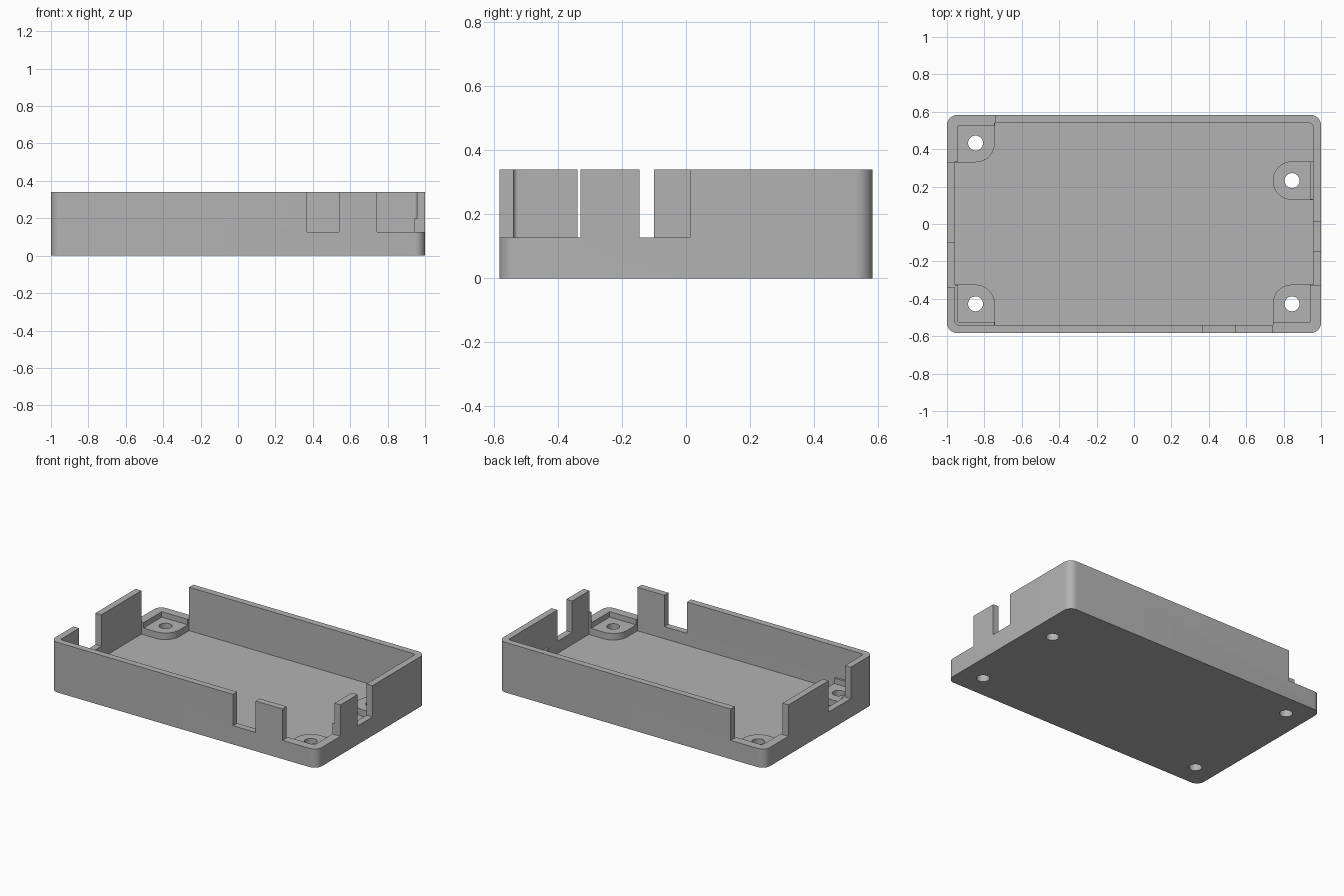
import bpy
import bmesh
from math import cos, sin, pi, radians
from mathutils import Vector
from mathutils.geometry import convex_hull_2d

cube = bpy.data.objects.get("Cube")
if cube:
    bpy.data.objects.remove(cube, do_unlink=True)

HX, HY, TOP = 1.0, 0.583, 0.34      # outer half sizes and height
WALL, FLOOR = 0.044, 0.045
CUT_Z, BOSS_Z = 0.127, 0.09         # notch bottom, boss top
BOSS_R, HOLE_R = 0.103, 0.04

grey = bpy.data.materials.new("plain grey plastic")
grey.use_nodes = True
colour = (0.45, 0.45, 0.45, 1)
grey.diffuse_color = colour
grey.node_tree.nodes["Principled BSDF"].inputs["Base Color"].default_value = colour


def prism(name, points, z0, z1):
    """Extrude the convex outline of some points from z0 to z1."""
    pts = [Vector(p) for p in points]
    bm = bmesh.new()
    base = bm.faces.new([bm.verts.new((*pts[i], z0)) for i in convex_hull_2d(pts)])
    moved = bmesh.ops.extrude_face_region(bm, geom=[base])["geom"]
    bmesh.ops.translate(bm, vec=(0, 0, z1 - z0),
                        verts=[v for v in moved if isinstance(v, bmesh.types.BMVert)])
    bmesh.ops.recalc_face_normals(bm, faces=bm.faces)
    mesh = bpy.data.meshes.new(name)
    bm.to_mesh(mesh)
    bm.free()
    mesh.materials.append(grey)
    obj = bpy.data.objects.new(name, mesh)
    bpy.context.collection.objects.link(obj)
    return obj


def disc(cx, cy, r, n=40):
    return [(cx + r * cos(2 * pi * i / n), cy + r * sin(2 * pi * i / n)) for i in range(n)]


def rect(x0, x1, y0, y1):
    return [(x0, y0), (x1, y0), (x1, y1), (x0, y1)]


def rounded(hx, hy, r):
    return [p for sx in (-1, 1) for sy in (-1, 1)
            for p in disc(sx * (hx - r), sy * (hy - r), r, 32)]


def combine(target, tool, operation):
    """Boolean the tool into the target, then discard the tool."""
    mod = target.modifiers.new("join", 'BOOLEAN')
    mod.operation, mod.solver, mod.object = operation, 'EXACT', tool
    bpy.context.view_layer.objects.active = target
    bpy.ops.object.modifier_apply(modifier=mod.name)
    mesh = tool.data
    bpy.data.objects.remove(tool, do_unlink=True)
    bpy.data.meshes.remove(mesh)


# Open tray with rounded corners
tray = prism("case_tray", rounded(HX, HY, 0.055), 0, TOP)
combine(tray, prism("cavity", rounded(HX - WALL, HY - WALL, 0.015), FLOOR, TOP + 0.1),
        'DIFFERENCE')

# Screw bosses: centre, wall side in x, wall side in y (0 = mid wall), corner cut open
bosses = [(-0.847, 0.433, -1, 1, True), (0.845, -0.427, 1, -1, True),
          (-0.847, -0.427, -1, -1, False), (0.845, 0.232, 1, 0, False)]
for cx, cy, sx, sy, is_open in bosses:
    wx, wy = sx * 0.975, sy * 0.56
    r = BOSS_R
    low, high = sorted((cy - sy * r, wy)) if sy else (cy - r, cy + r)
    outline = disc(cx, cy, r) + [(wx, low), (wx, high)]
    if sy:
        outline.append((cx - sx * r, wy))
    combine(tray, prism("boss", outline, FLOOR / 2, BOSS_Z), 'UNION')

    # Thin ledges beside the boss, trimmed later where the corner is open
    ledge_top = 0.2 if is_open else CUT_Z
    low, high = low + 0.001, high - 0.001
    combine(tray, prism("ledge", rect(sx * 0.94, wx, low, high), FLOOR / 2, ledge_top), 'UNION')
    if sy:
        inner = cx - sx * (r - 0.001)
        combine(tray, prism("ledge", rect(inner, sx * 0.97, sy * 0.525, sy * 0.565),
                            FLOOR / 2, ledge_top), 'UNION')

# Notches through the walls and the two open corners
notches = [(0.37, 0.54, -0.7, -0.5), (0.9, 1.1, -0.145, 0.013),
           (-1.1, -0.9, -0.338, -0.1),
           (0.742, 1.1, -0.7, -0.33), (-1.1, -0.744, 0.33, 0.7)]
for notch in notches:
    combine(tray, prism("notch", rect(*notch), CUT_Z, TOP + 0.1), 'DIFFERENCE')

# Screw holes through the bosses and floor
for cx, cy, *_ in bosses:
    combine(tray, prism("hole", disc(cx, cy, HOLE_R, 32), -0.1, TOP), 'DIFFERENCE')

# Smooth rounded corners, crisp edges
bpy.ops.object.select_all(action='DESELECT')
tray.select_set(True)
bpy.context.view_layer.objects.active = tray
bpy.ops.object.shade_smooth_by_angle(angle=radians(30))
